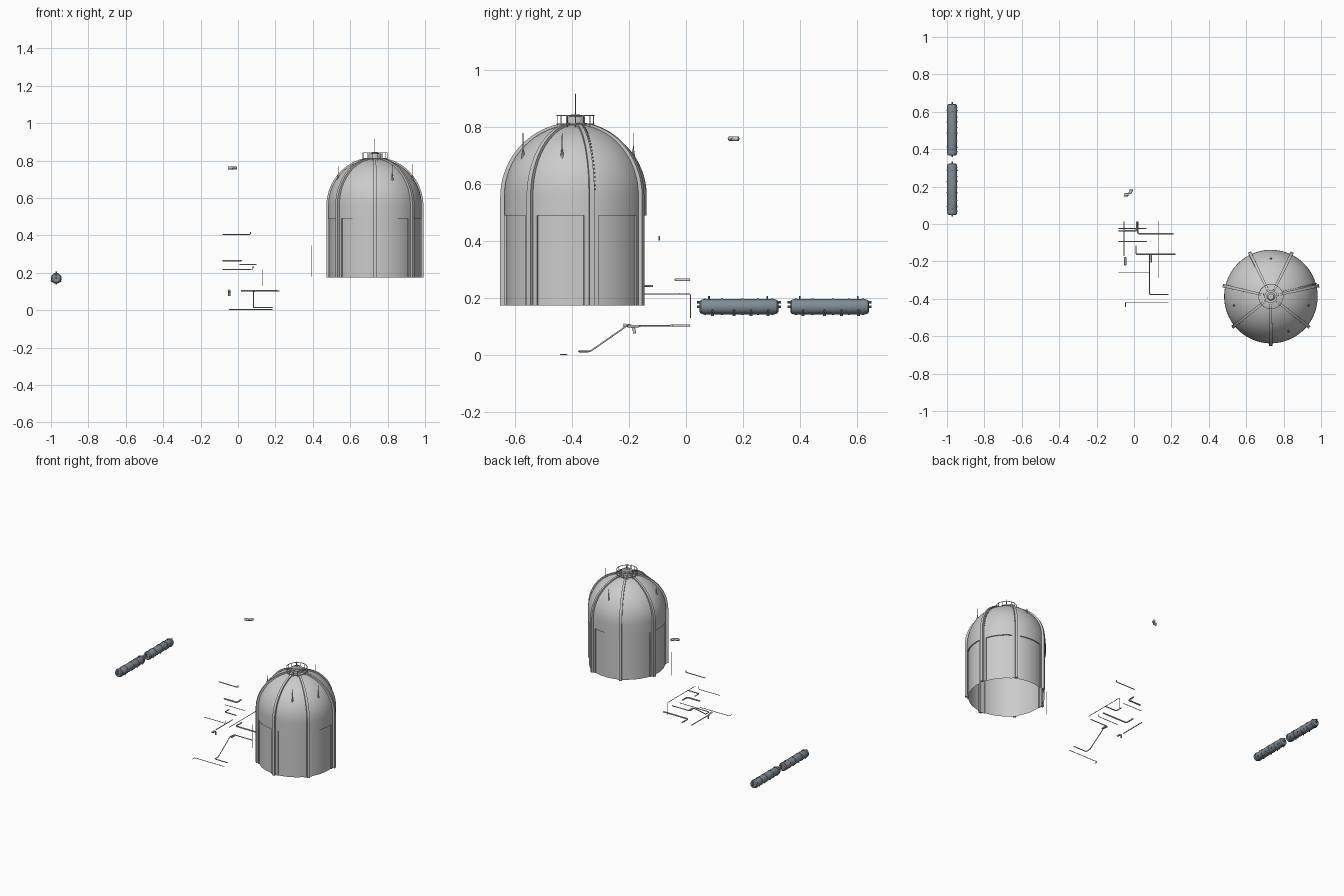
import bpy, bmesh
from math import sin, cos, pi, radians
from mathutils import Vector, Matrix

if "Cube" in bpy.data.objects:
    bpy.data.objects.remove(bpy.data.objects["Cube"])

CX, CY = 0.732, -0.388      # dome centre
R, Z0, ZP, ZS = 0.25, 0.175, 0.49, 0.56
SECT = 2 * pi / 7


def add_object(name, bm, smooth=True, mat=None):
    bmesh.ops.remove_doubles(bm, verts=bm.verts, dist=1e-5)
    bmesh.ops.recalc_face_normals(bm, faces=bm.faces)
    me = bpy.data.meshes.new(name)
    bm.to_mesh(me)
    bm.free()
    ob = bpy.data.objects.new(name, me)
    bpy.context.collection.objects.link(ob)
    if mat:
        me.materials.append(mat)
    if smooth:
        bpy.ops.object.select_all(action='DESELECT')
        ob.select_set(True)
        bpy.context.view_layer.objects.active = ob
        bpy.ops.object.shade_smooth_by_angle(angle=radians(30))
    return ob


def rod(bm, a, b, r1, r2=None, seg=12):
    a, b = Vector(a), Vector(b)
    d = b - a
    m = Matrix.Translation((a + b) / 2) @ d.to_track_quat('Z', 'Y').to_matrix().to_4x4()
    bmesh.ops.create_cone(bm, cap_ends=True, segments=seg, radius1=r1,
                          radius2=r1 if r2 is None else r2, depth=d.length, matrix=m)


def strip(bm, rows):
    vs = [[bm.verts.new(p) for p in row] for row in rows]
    for a, b in zip(vs, vs[1:]):
        for i in range(len(a) - 1):
            bm.faces.new((a[i], a[i + 1], b[i + 1], b[i]))


def polar(r, ang, z):
    return (CX + r * cos(ang), CY + r * sin(ang), z)


def pipe(name, pts, r):
    cu = bpy.data.curves.new(name, 'CURVE')
    cu.dimensions = '3D'
    cu.bevel_depth, cu.bevel_resolution, cu.use_fill_caps = r, 1, True
    sp = cu.splines.new('POLY')
    # round each corner with a short three-point bend
    out = [Vector(pts[0])]
    for p, q, s in zip(pts, pts[1:], pts[2:]):
        p, q, s = Vector(p), Vector(q), Vector(s)
        a, b = q + (p - q).normalized() * 2 * r, q + (s - q).normalized() * 2 * r
        out += [a, (a + b + 2 * q) / 4, b]
    out.append(Vector(pts[-1]))
    sp.points.add(len(out) - 1)
    for pt, co in zip(sp.points, out):
        pt.co = (*co, 1)
    ob = bpy.data.objects.new(name, cu)
    bpy.context.collection.objects.link(ob)


# Dome shell: hemisphere, drum and seven recessed wall panels
bm = bmesh.new()
prof = [(R, ZP), (R, ZS)] + [(R * cos(i * pi / 32), ZS + R * sin(i * pi / 32)) for i in range(1, 16)]
prof.append((0.004, ZS + R))
strip(bm, [[polar(r, -pi / 2 + k * SECT / 16, z) for k in range(113)] for r, z in prof])
for s in range(7):
    a0 = -pi / 2 + s * SECT
    e = radians(6)
    inner = [a0 + e + (SECT - 2 * e) * k / 12 for k in range(13)]
    line = [(R, a0), (R, a0 + e)] + [(R - 0.007, a) for a in inner] + [(R, a0 + SECT - e), (R, a0 + SECT)]
    strip(bm, [[polar(r, a, z) for r, a in line] for z in (Z0, ZP)])
    strip(bm, [[polar(r, a, ZP) for a in inner] for r in (R - 0.007, R)])
add_object("dome_shell", bm)

# Seven ribs running up the drum and over the dome
bm = bmesh.new()
for s in range(7):
    a = -pi / 2 + s * SECT
    t = Vector((-sin(a), cos(a), 0))
    path = [(0, Z0, 0)] + [(i * pi / 40, ZS, 1) for i in range(19)]
    rows = []
    for ph, z, _ in path:
        ro = 0.264 - 0.007 * ph / (pi / 2)
        w = 0.009 - 0.003 * ph / (pi / 2)
        sec = []
        for rr, sd in ((0.247, -1), (ro, -1), (ro, 1), (0.247, 1), (0.247, -1)):
            sec.append(Vector(polar(rr * cos(ph), a, z + rr * sin(ph))) + t * w * sd)
        rows.append(sec)
    strip(bm, rows)
    for row in (rows[0], rows[-1]):
        bm.faces.new([bm.verts.new(p) for p in row[:4]])
add_object("dome_ribs", bm)

# Climbing rungs beside one rib
bm = bmesh.new()
for i in range(22):
    ph = radians(5 + i * 3.4)
    a = -pi / 2 + 2 * SECT + 0.014 / (0.25 * cos(ph))
    rod(bm, polar(R * cos(ph), a, ZS + R * sin(ph)),
        polar((R + .006) * cos(ph), a, ZS + (R + .006) * sin(ph)), 0.0025, seg=6)
add_object("dome_rungs", bm)

# Crown cap with ring railing and mast
bm = bmesh.new()
rod(bm, (CX, CY, 0.79), (CX, CY, 0.838), 0.034, seg=32)
rod(bm, (CX, CY, 0.838), (CX, CY, 0.845), 0.022, 0.015, seg=24)
rod(bm, (CX, CY, 0.84), (CX, CY, 0.918), 0.002, 0.001, seg=6)
add_object("crown_cap", bm)
bm = bmesh.new()
for z in (0.812, 0.841):
    strip(bm, [[polar(0.064 + dr, k * pi / 20, z + dz) for k in range(41)]
               for dr, dz in ((0, -.0015), (.003, -.0015), (.003, .0015), (0, .0015), (0, -.0015))])
for k in range(14):
    a = k * pi / 7
    rod(bm, polar(0.0655, a, 0.79), polar(0.0655, a, 0.842), 0.0015, seg=6)
add_object("crown_railing", bm)

# Spike masts on the dome
bm = bmesh.new()
for x, y, z in ((0.732, -0.185, 0.69), (0.535, -0.435, 0.69), (0.932, -0.435, 0.69), (0.825, -0.572, 0.69)):
    rod(bm, (x, y, z - 0.03), (x, y, z), 0.002, 0.008, 8)
    rod(bm, (x, y, z), (x, y, z + 0.035), 0.008, 0.002, 8)
    rod(bm, (x, y, z + 0.03), (x, y, z + 0.09), 0.0018, 0.001, 6)
add_object("dome_spikes", bm)

# Two horizontal tanks
steel = bpy.data.materials.new("blue_grey_steel")
steel.diffuse_color = (0.22, 0.26, 0.29, 1)
steel.use_nodes = True
steel.node_tree.nodes["Principled BSDF"].inputs["Base Color"].default_value = steel.diffuse_color
TX, TZ = -0.972, 0.17
for n, y0 in enumerate((0.048, 0.366)):
    bm = bmesh.new()
    L = 0.276
    prof = [(0, 0.0), (0.018, 0.0), (0.024, 0.004), (0.0265, 0.012), (0.0265, L - 0.012),
            (0.024, L - 0.004), (0.018, L), (0, L)]
    strip(bm, [[(TX + r * cos(k * pi / 14), y0 + y, TZ + r * sin(k * pi / 14)) for k in range(29)]
               for r, y in prof])
    for y in (0.02, 0.078, 0.15, 0.205, 0.255):
        rod(bm, (TX, y0 + y - 0.003, TZ), (TX, y0 + y + 0.003, TZ), 0.0285, seg=28)
    for y in (0.045, 0.12, 0.18, 0.24):      # feet and side bolts
        rod(bm, (TX, y0 + y, TZ - 0.033), (TX, y0 + y, TZ - 0.02), 0.005, seg=8)
        for sx in (-1, 1):
            rod(bm, (TX + sx * 0.02, y0 + y, TZ - 0.012), (TX + sx * 0.028, y0 + y, TZ - 0.016), 0.004, seg=8)
    for y in (0.033, 0.237):                 # top valves
        rod(bm, (TX, y0 + y, TZ + 0.02), (TX, y0 + y, TZ + 0.037), 0.003, seg=8)
    for ya, yb in ((-0.009, 0.01), (L - 0.01, L + 0.009)):   # end stubs
        for dz in (0.016, 0.0):
            rod(bm, (TX, y0 + ya, TZ + dz), (TX, y0 + yb, TZ + dz), 0.005, seg=8)
    add_object(f"tank_{n + 1}", bm, mat=steel)

# Loose pipe runs
runs = [
    ("high_pipe", 0.003, [(-.083, -.094, .405), (.067, -.094, .405), (.067, -.094, .418)]),
    ("upper_bend_pipe", 0.005, [(-.083, -.036, .264), (.016, -.036, .264), (.016, .014, .264)]),
    ("mid_bend_pipe", 0.0035, [(.011, -.115, .243), (.011, -.162, .243), (.10, -.162, .243)]),
    ("long_side_pipe", 0.002, [(.132, -.29, .215), (.132, .015, .215), (.132, .015, .13)]),
    ("cross_pipe_front", 0.002, [(-.083, -.258, .219), (.08, -.258, .219), (.08, -.258, .236)]),
    ("cross_pipe_back", 0.002, [(-.083, -.024, .216), (.067, -.024, .216)]),
    ("low_bend_pipe", 0.0045, [(.02, .014, .104), (.02, -.052, .104), (.212, -.052, .104)]),
    ("low_side_pipe", 0.003, [(-.053, .014, .104), (-.053, -.17, .104)]),
    ("ramp_pipe", 0.003, [(.222, -.162, .102), (.082, -.162, .102), (.082, -.205, .105),
                          (.082, -.337, .013), (.082, -.376, .013), (.185, -.376, .013)]),
    ("ramp_branch", 0.005, [(.092, -.165, .102), (.092, -.205, .102)]),
    ("ground_pipe", 0.002, [(-.046, -.443, .003), (-.046, -.418, .003), (.185, -.418, .003)]),
    ("elbow_low", 0.006, [(-.047, -.22, .106), (-.047, -.183, .102), (-.047, -.181, .076)]),
    ("upright_rod", 0.002, [(.391, -.396, .18), (.391, -.396, .345)]),
    ("elbow_high", 0.009, [(-.053, .155, .76), (-.033, .154, .76), (-.018, .166, .76), (-.013, .185, .76)]),
]
for name, r, pts in runs:
    pipe(name, pts, r)
